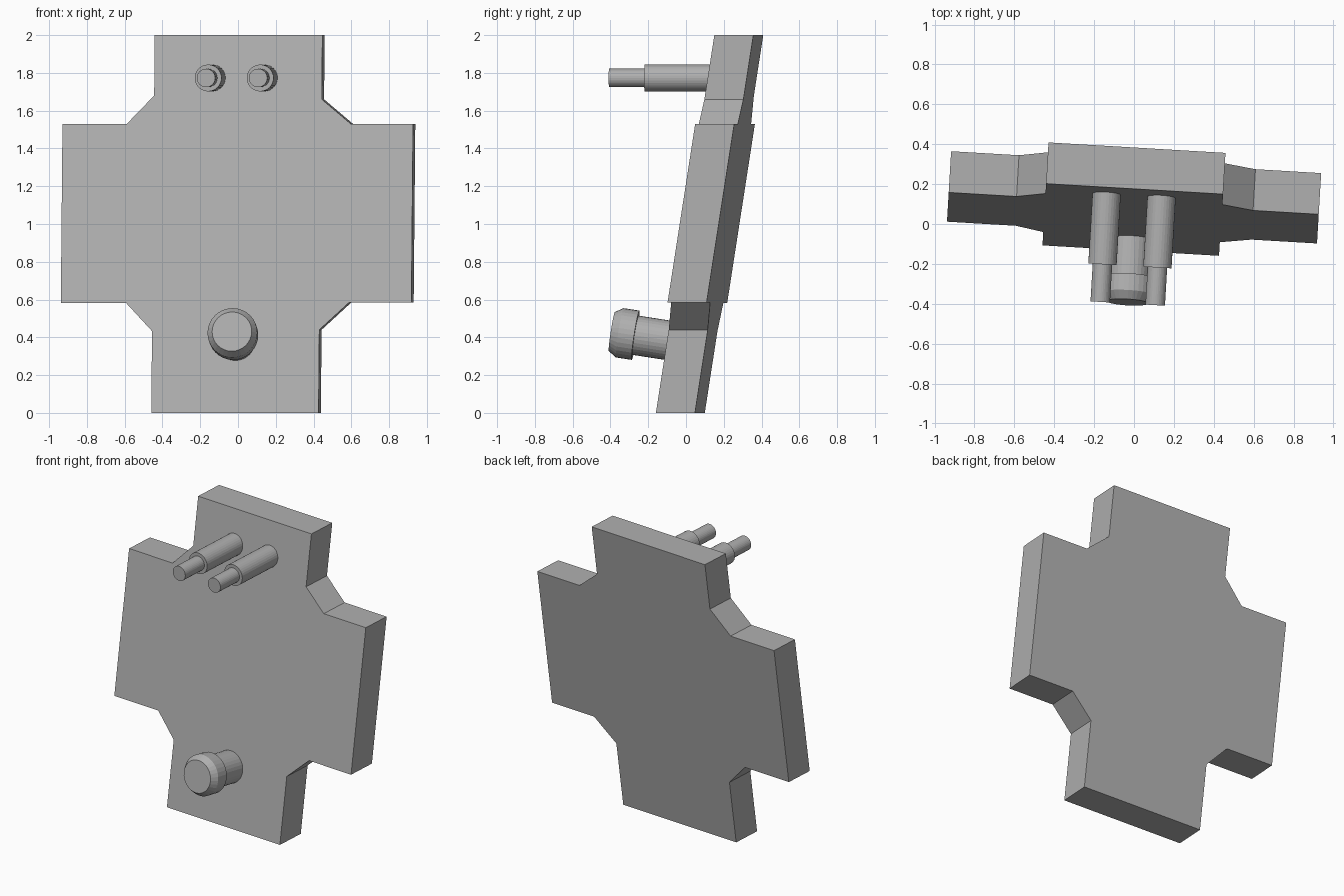
import bpy, bmesh, math
from mathutils import Vector

if "Cube" in bpy.data.objects:
    bpy.data.objects.remove(bpy.data.objects["Cube"])

TURN = -0.059      # slight turn of the whole model about z
LEAN = 0.155       # backward lean of the plate per unit height
FRONT = -0.134     # depth of the plate's front face at z = 0
THICK = 0.207

# Mid-grey shared by every part
grey = bpy.data.materials.new("grey")
grey.diffuse_color = (0.436, 0.436, 0.436, 1)
grey.use_nodes = True
grey.node_tree.nodes["Principled BSDF"].inputs["Base Color"].default_value = grey.diffuse_color


def finish(name, bm):
    bmesh.ops.recalc_face_normals(bm, faces=bm.faces)
    me = bpy.data.meshes.new(name)
    bm.to_mesh(me)
    bm.free()
    me.materials.append(grey)
    ob = bpy.data.objects.new(name, me)
    ob.rotation_euler.z = TURN
    bpy.context.collection.objects.link(ob)
    return ob


def plate(name, outline):
    """Extrude an x/z outline along y, leaning back with height."""
    bm = bmesh.new()
    face = bm.faces.new([bm.verts.new((x, FRONT + LEAN * z, z)) for x, z in outline])
    ext = bmesh.ops.extrude_face_region(bm, geom=[face])["geom"]
    bmesh.ops.translate(bm, vec=(0, THICK, 0),
                        verts=[e for e in ext if isinstance(e, bmesh.types.BMVert)])
    return finish(name, bm)


def turned(name, origin, axis, profile, sides=32):
    """Lathe a (distance along axis, radius) profile into a closed solid."""
    bm = bmesh.new()
    origin, axis = Vector(origin), Vector(axis).normalized()
    side = Vector((1, 0, 0))
    up = axis.cross(side)
    rings = []
    for d, r in profile:
        ring = []
        for i in range(sides):
            a = math.tau * i / sides
            ring.append(bm.verts.new(origin + axis * d + (side * math.cos(a) + up * math.sin(a)) * r))
        rings.append(ring)
    for a, b in zip(rings, rings[1:]):
        for i in range(sides):
            j = (i + 1) % sides
            bm.faces.new((a[i], a[j], b[j], b[i]))
    bm.faces.new(rings[0])
    bm.faces.new(rings[-1])
    return finish(name, bm)


# Leaning cross-shaped plate with chamfered inner corners
plate("cross_plate", [
    (-0.452, 0), (0.435, 0), (0.435, 0.44), (0.592, 0.585), (0.922, 0.585),
    (0.922, 1.53), (0.592, 1.53), (0.437, 1.66), (0.437, 2), (-0.452, 2),
    (-0.452, 1.68), (-0.596, 1.53), (-0.937, 1.53), (-0.937, 0.583),
    (-0.592, 0.583), (-0.452, 0.433)])

# Pair of stepped horizontal pins near the top
for label, x in (("left", -0.146), ("right", 0.13)):
    turned(label + "_pin", (x, 0.2, 1.773), (0, -1, 0),
           [(0, 0.071), (0.411, 0.071), (0.411, 0.049), (0.6, 0.049)])

# Knob near the bottom, square to the leaning plate
turned("knob", (-0.009, -0.268, 0.411), (0, -1, LEAN),
       [(-0.22, 0.105), (0, 0.105), (0, 0.132), (0.085, 0.132), (0.127, 0.105)])
